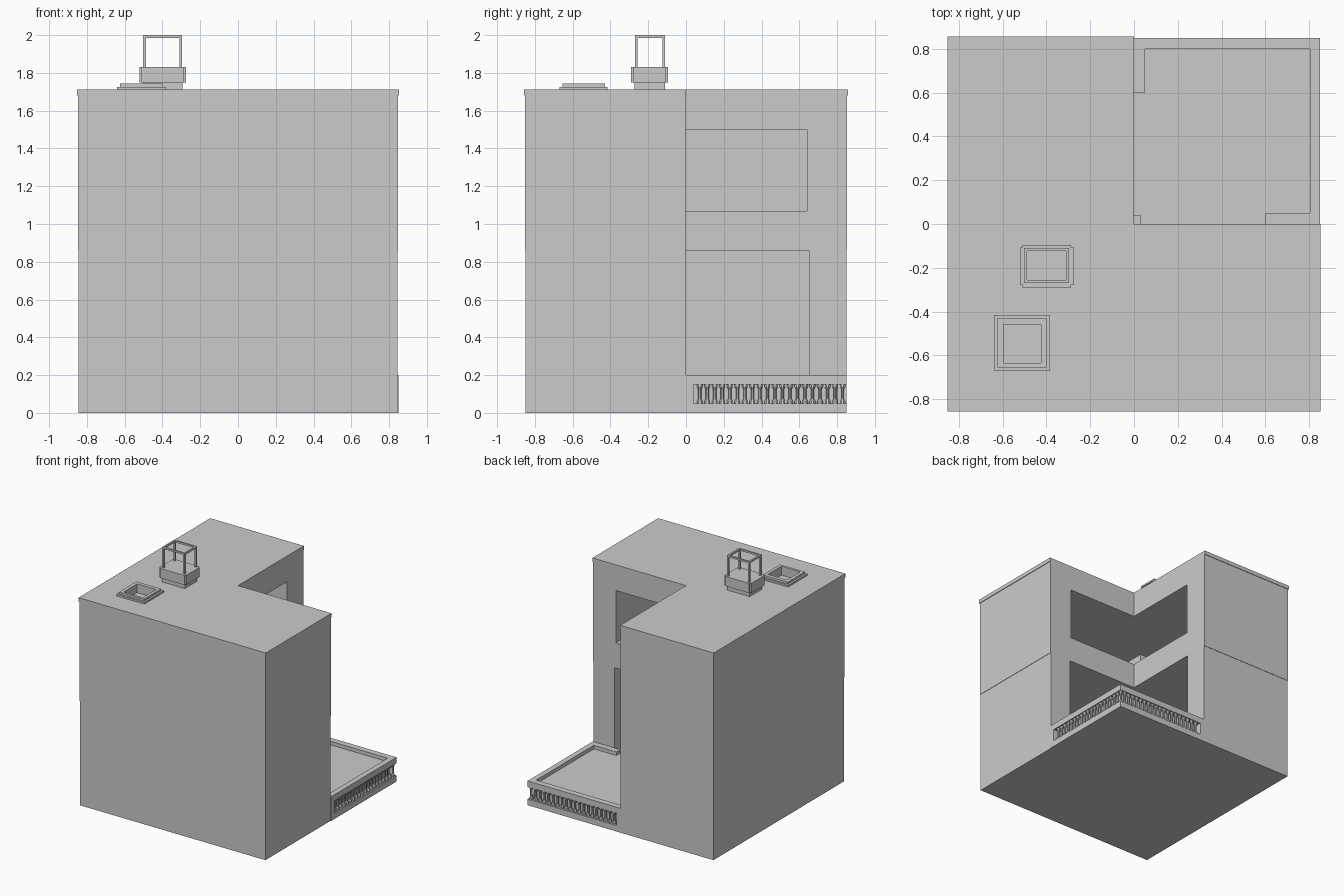
import bpy, bmesh, math

if "Cube" in bpy.data.objects:
    bpy.data.objects.remove(bpy.data.objects["Cube"])


def prism(name, pts, z0, z1):
    """Upright prism from a plan outline."""
    bm = bmesh.new()
    f = bm.faces.new([bm.verts.new((x, y, z0)) for x, y in pts])
    top = bmesh.ops.extrude_face_region(bm, geom=[f])["geom"]
    for v in top:
        if isinstance(v, bmesh.types.BMVert):
            v.co.z = z1
    bmesh.ops.recalc_face_normals(bm, faces=bm.faces)
    me = bpy.data.meshes.new(name)
    bm.to_mesh(me)
    bm.free()
    ob = bpy.data.objects.new(name, me)
    bpy.context.collection.objects.link(ob)
    return ob


def box(name, x0, x1, y0, y1, z0, z1):
    return prism(name, [(x0, y0), (x1, y0), (x1, y1), (x0, y1)], z0, z1)


def cut(ob, cutter):
    m = ob.modifiers.new("opening", 'BOOLEAN')
    m.operation, m.object, m.solver = 'DIFFERENCE', cutter, 'EXACT'
    bpy.context.view_layer.objects.active = ob
    bpy.ops.object.modifier_apply(modifier=m.name)


def ell(w, d):
    """L-shaped plan of the building."""
    return [(-w, -d), (w, -d), (w, 0), (0, 0), (0, d), (-w, d)]


def walls(w, d, o):
    """Wall plan with a corner opening o wide and a solid core at the far corner."""
    return [(0, o), (0, d), (-w, d), (-w, -d), (w, -d), (w, 0), (o, 0), (o, -.8),
            (-.42, -.8), (-.42, -.42), (-.8, -.42), (-.8, o)]


# storeys: slabs and walls
W, D = .845, .85
prism("ground_floor", ell(W, D), 0, .17)
prism("lower_walls", walls(W, D, .65), .17, .86)
W2, D2 = .848, .853
prism("upper_floor_slab", ell(W2, D2), .86, 1.07)
prism("upper_walls", walls(W2, D2, .64), 1.07, 1.5)
attic = prism("attic_slab", ell(W2, D2), 1.5, 1.68)
roof = prism("roof", ell(.853, .857), 1.68, 1.712)

# terrace: base, floor, rail and end piers
box("terrace_base", 0, .85, 0, .85, 0, .05)
box("terrace_floor", 0, .805, 0, .805, .05, .17)
prism("terrace_rail", [(0, .6), (.05, .6), (.05, .8), (.805, .8), (.805, .05), (.6, .05),
                       (.6, 0), (.85, 0), (.85, .85), (0, .85)], .15, .2)
box("corner_block", 0, .03, 0, .04, .17, .2)
box("right_pier", .805, .85, 0, .04, .05, .15)
box("back_pier", 0, .04, .805, .85, .05, .15)

# turned balusters sharing one mesh
bm = bmesh.new()
N = 8
rings = []
for z, r in [(.05, .016), (.062, .016), (.075, .009), (.125, .009), (.138, .016), (.15, .016)]:
    rings.append([bm.verts.new((r * math.cos(2 * math.pi * (k + .5) / N),
                                r * math.sin(2 * math.pi * (k + .5) / N), z)) for k in range(N)])
for a, b in zip(rings, rings[1:]):
    for k in range(N):
        bm.faces.new((a[k], a[(k + 1) % N], b[(k + 1) % N], b[k]))
baluster = bpy.data.meshes.new("baluster")
bm.to_mesh(baluster)
bm.free()
spots = [(.829, .829)]
for i in range(1, 20):
    t = .829 - .0398 * i
    spots += [(.829, t), (t, .829)]
for x, y in spots:
    ob = bpy.data.objects.new("baluster", baluster)
    ob.location = (x, y, 0)
    bpy.context.collection.objects.link(ob)

# skylight: two stepped frames around a pit
frames = [box("skylight_base", -.64, -.385, -.67, -.415, 1.71, 1.726),
          box("skylight_frame", -.625, -.4, -.655, -.43, 1.726, 1.743)]
pit = box("skylight_cutter", -.597, -.425, -.635, -.46, 1.67, 1.8)
for ob in frames + [roof, attic]:
    cut(ob, pit)
bpy.data.objects.remove(pit)

# rooftop lantern: foot, box with notched corners, open frame
X0, X1, Y0, Y1, n = -.522, -.275, -.29, -.095, .012
box("lantern_foot", -.502, -.295, -.272, -.112, 1.71, 1.75)
prism("lantern_box", [(X0 + n, Y0), (X1 - n, Y0), (X1 - n, Y0 + n), (X1, Y0 + n),
                      (X1, Y1 - n), (X1 - n, Y1 - n), (X1 - n, Y1), (X0 + n, Y1),
                      (X0 + n, Y1 - n), (X0, Y1 - n), (X0, Y0 + n), (X0 + n, Y0 + n)], 1.75, 1.83)
a0, a1, b0, b1, t = -.502, -.297, -.27, -.11, .014
for x in (a0, a1 - t):
    for y in (b0, b1 - t):
        box("lantern_post", x, x + t, y, y + t, 1.83, 1.986)
    box("lantern_top_side", x, x + t, b0, b1, 1.986, 2)
for y in (b0, b1 - t):
    box("lantern_top_bar", a0 + t, a1 - t, y, y + t, 1.986, 2)
